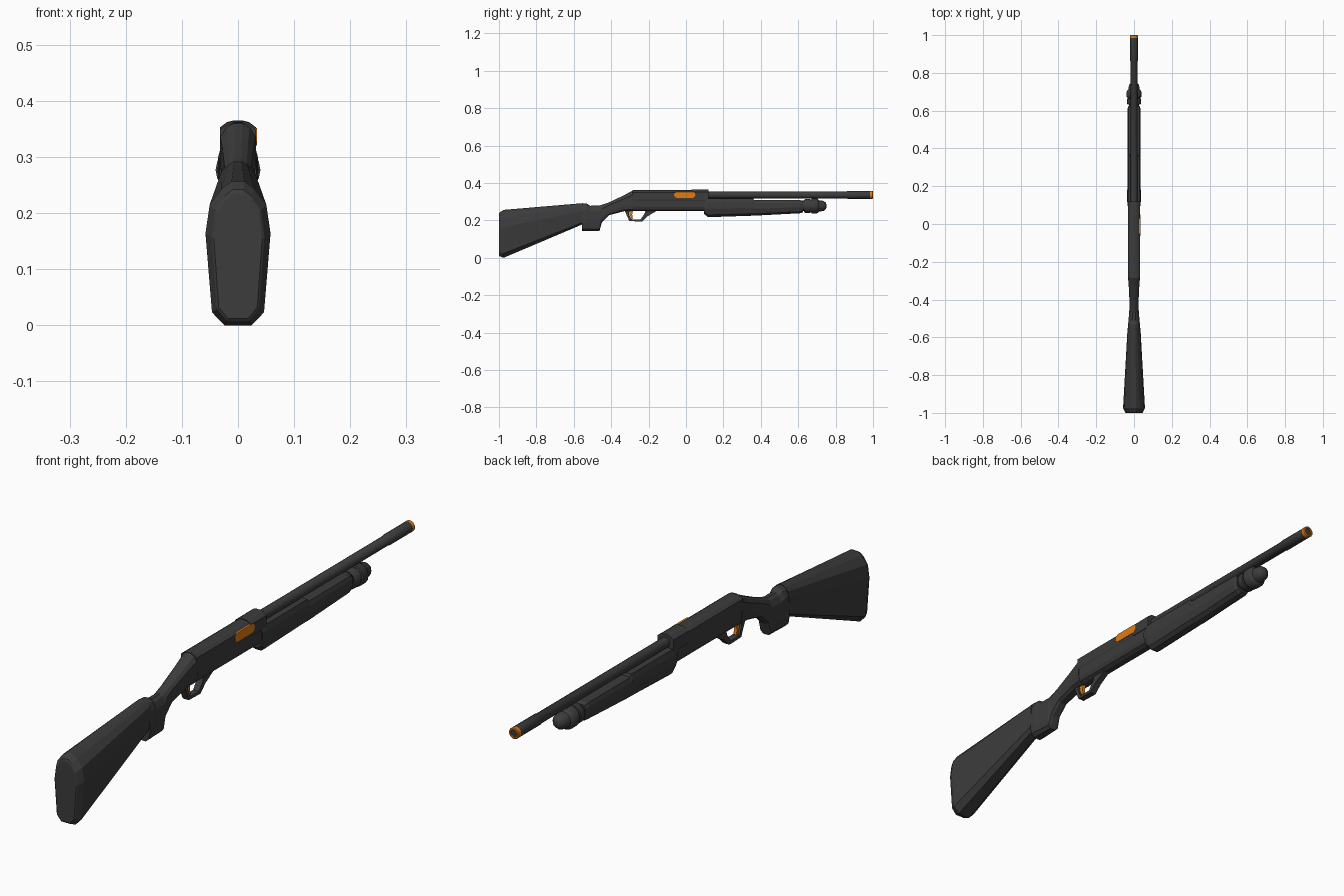
import bpy, bmesh, math

if "Cube" in bpy.data.objects:
    bpy.data.objects.remove(bpy.data.objects["Cube"])


def material(name, rgb):
    m = bpy.data.materials.new(name)
    m.diffuse_color = (*rgb, 1)
    m.use_nodes = True
    m.node_tree.nodes["Principled BSDF"].inputs["Base Color"].default_value = m.diffuse_color
    return m


DARK = material("dark_grey", (0.045, 0.045, 0.045))
ORANGE = material("orange", (0.75, 0.2, 0.005))


def finish(name, bm, mat, smooth):
    bmesh.ops.recalc_face_normals(bm, faces=bm.faces)
    me = bpy.data.meshes.new(name)
    bm.to_mesh(me)
    bm.free()
    me.materials.append(mat)
    ob = bpy.data.objects.new(name, me)
    bpy.context.collection.objects.link(ob)
    if smooth:
        bpy.ops.object.select_all(action='DESELECT')
        ob.select_set(True)
        bpy.context.view_layer.objects.active = ob
        bpy.ops.object.shade_smooth_by_angle(angle=math.radians(smooth))
    return ob


def skin(name, rings, mat=DARK, smooth=0):
    """Bridge equal-length closed rings and cap both ends."""
    bm = bmesh.new()
    vs = [[bm.verts.new(p) for p in r] for r in rings]
    n = len(vs[0])
    for a, b in zip(vs, vs[1:]):
        for i in range(n):
            j = (i + 1) % n
            bm.faces.new((a[i], a[j], b[j], b[i]))
    bm.faces.new(vs[0])
    bm.faces.new(vs[-1])
    return finish(name, bm, mat, smooth)


def loft(name, half, stations, smooth=0):
    """half: (x, z) fractions bottom to top; stations: (y, z_bottom, z_top, half_width)."""
    outline = half + [(-x, z) for x, z in reversed(half)]
    return skin(name, [[(x * w, y, zb + z * (zt - zb)) for x, z in outline]
                       for y, zb, zt, w in stations], DARK, smooth)


def lathe(name, z, profile, n=16, mat=DARK):
    """profile: (y, radius) around an axis along y at height z."""
    return skin(name, [[(r * math.cos(2 * math.pi * i / n), y, z + r * math.sin(2 * math.pi * i / n))
                        for i in range(n)] for y, r in profile], mat, 35)


def prism(name, pts, x0, x1, mat=DARK):
    """Side outline (y, z) extruded across x."""
    return skin(name, [[(x, y, z) for y, z in pts] for x in (x0, x1)], mat)


# Butt stock with chamfered pad
stock_half = [(.42, 0), (.8, .09), (1, .64), (.87, .84), (.5, .95), (.2, 1)]
loft("butt_stock", stock_half, [
    (-1, .012, .234, .043), (-.997, .008, .242, .047), (-.975, 0, .256, .058),
    (-.55, .18, .292, .034)])

# Grip and neck up to the receiver
neck_half = [(.45, 0), (.85, .08), (1, .3), (1, .78), (.65, .94), (.25, 1)]
loft("grip_neck", neck_half, [
    (-.556, .142, .290, .032), (-.53, .142, .29, .032), (-.512, .142, .278, .029),
    (-.463, .142, .279, .026), (-.45, .188, .283, .024), (-.41, .228, .297, .024),
    (-.33, .249, .335, .028), (-.28, .25, .362, .032)])

# Receiver: boxy top, rounded underside
receiver_half = [(.3, 0), (.7, .06), (.9, .2), (.93, .5), (1, .55), (1, .89), (.6, .97), (.25, 1)]
loft("receiver", receiver_half, [(-.285, .25, .361, .032), (.1, .25, .361, .032)])
loft("receiver_collar", [(1, 0), (1, .78), (.6, .95), (.25, 1)],
     [(.03, .308, .364, .0325), (.12, .308, .365, .0325)])

# Ejection port: rounded slot on the right side
port = []
for cy, start in ((.034, -90), (-.048, 90)):
    for k in range(7):
        a = math.radians(start + 30 * k)
        port.append((cy + .016 * math.cos(a), .336 + .016 * math.sin(a)))
prism("ejection_port", port, .025, .0335, ORANGE)

# Trigger guard loop and trigger
prism("trigger_guard", [
    (-.33, .255), (-.318, .23), (-.303, .196), (-.235, .194), (-.205, .222), (-.15, .255),
    (-.215, .255), (-.222, .235), (-.243, .205), (-.293, .206), (-.306, .235), (-.306, .255)],
    -.012, .012)
prism("trigger", [(-.305, .255), (-.301, .23), (-.29, .207), (-.284, .209), (-.288, .232), (-.283, .255)],
      -.006, .006, ORANGE)

# Pump fore-end: taller rear half, lower front half
pump_half = [(.35, 0), (.75, .12), (1, .45), (1, .8), (.85, 1)]
loft("pump_forend", pump_half, [
    (.095, .236, .312, .033), (.118, .217, .318, .036), (.36, .225, .318, .035),
    (.364, .225, .308, .035), (.61, .238, .308, .034), (.625, .243, .303, .03)])

# Magazine tube with ringed, domed cap
lathe("magazine_tube", .278, [(.08, .027), (.65, .027)])
lathe("magazine_cap", .277, [
    (.632, .033), (.638, .037), (.662, .037), (.664, .034), (.67, .034), (.672, .04),
    (.7, .04), (.706, .036), (.712, .03), (.735, .027), (.747, .018), (.751, .008)])

# Barrel with hollow, orange-rimmed muzzle
lathe("barrel", .336, [
    (.1, .0185), (.86, .0185), (.863, .0205), (.992, .0205), (.992, .014), (.95, .014)])
lathe("muzzle_rim", .336, [
    (.985, .014), (.985, .0207), (.9975, .0207), (1, .018), (1, .0135), (.96, .0135)], mat=ORANGE)
lathe("bore_plug", .336, [(.955, .013), (.995, .0134)])
